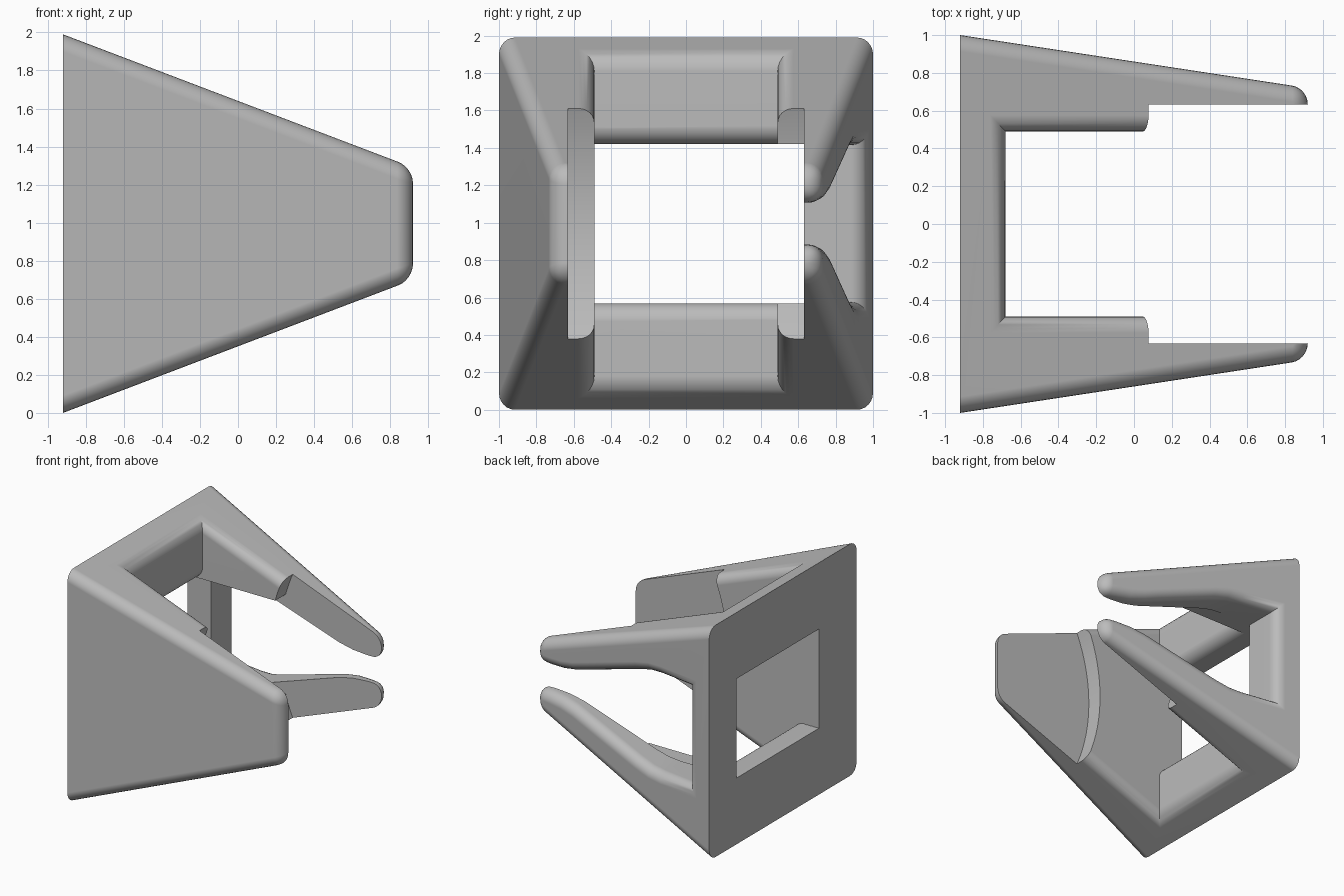
import bpy, bmesh, math
from mathutils import Vector

if "Cube" in bpy.data.objects:
    bpy.data.objects.remove(bpy.data.objects["Cube"], do_unlink=True)

MID = 0.995          # height of the centre line
FILLET = 0.085

grey = bpy.data.materials.new("plain grey")
grey.use_nodes = True
grey.diffuse_color = (0.5, 0.5, 0.5, 1)
grey.node_tree.nodes["Principled BSDF"].inputs["Base Color"].default_value = grey.diffuse_color


def make_object(name, bm):
    bmesh.ops.recalc_face_normals(bm, faces=bm.faces)
    mesh = bpy.data.meshes.new(name)
    bm.to_mesh(mesh)
    bm.free()
    obj = bpy.data.objects.new(name, mesh)
    bpy.context.collection.objects.link(obj)
    mesh.materials.append(grey)
    return obj


def extrude_xz(name, outline, y0, y1):
    """Prism from an outline of (x, height above the centre line)."""
    bm = bmesh.new()
    face = bm.faces.new([bm.verts.new((x, y0, MID + z)) for x, z in outline])
    moved = bmesh.ops.extrude_face_region(bm, geom=[face])["geom"]
    bmesh.ops.translate(bm, vec=(0, y1 - y0, 0),
                        verts=[v for v in moved if isinstance(v, bmesh.types.BMVert)])
    return make_object(name, bm)


def mirrored(top):
    return top + [(x, -z) for x, z in reversed(top)]


def cut(target, cutter):
    mod = target.modifiers.new("cut", 'BOOLEAN')
    mod.operation, mod.solver, mod.object = 'DIFFERENCE', 'EXACT', cutter
    bpy.context.view_layer.objects.active = target
    bpy.ops.object.modifier_apply(modifier=mod.name)
    bpy.data.objects.remove(cutter, do_unlink=True)


# Tapered block
bm = bmesh.new()
bmesh.ops.create_cube(bm, size=2)
for v in bm.verts:
    sy, sz = (1, 0.995) if v.co.x < 0 else (0.72, 0.295)
    v.co = (v.co.x * 0.92, v.co.y * sy, MID + v.co.z * sz)
body = make_object("clip_body", bm)

# Open space between the side walls
cut(body, extrude_xz("inner_space", mirrored([(-0.68, 2), (2, 2)]), -0.49, 0.49))

# Slot that splits the back wall into two prongs
slot = [(-0.7, 0.42), (-0.4, 0.42), (-0.28, 0.41), (-0.15, 0.375), (0.4, 0.19),
        (0.52, 0.15), (0.65, 0.122), (0.78, 0.112), (1.2, 0.112)]
cut(body, extrude_xz("prong_slot", mirrored(slot), 0.56, 1.3))

# Round the convex edges, leaving the flat base rim and inner tip edges sharp
bm = bmesh.new()
bm.from_mesh(body.data)
bmesh.ops.remove_doubles(bm, verts=bm.verts, dist=1e-5)


def is_rounded(edge):
    a, b = (v.co for v in edge.verts)
    if len(edge.link_faces) != 2 or edge.calc_face_angle_signed() < 0.5:
        return False
    on_base = max(a.x, b.x) < -0.91
    inner_tip = min(a.x, b.x) > 0.91 and max(abs(a.y), abs(b.y)) < 0.6
    return not (on_base or inner_tip)


bmesh.ops.bevel(bm, geom=[e for e in bm.edges if is_rounded(e)], offset=FILLET,
                offset_type='OFFSET', segments=6, profile=0.5, affect='EDGES',
                clamp_overlap=False)
bm.to_mesh(body.data)
bm.free()

# Window through the base plate, with flared top and bottom edges
flare = [(-1.2, 0.425)]
for i in range(9):
    t = i / 8 * math.pi / 2
    flare.append((-0.78 + 0.1 * math.sin(t), 0.525 - 0.1 * math.cos(t)))
flare.append((-0.6, 0.525))
cut(body, extrude_xz("window_flare", mirrored(flare), -0.489, 0.489))
cut(body, extrude_xz("window_channel", mirrored([(-1.2, 0.426), (1.2, 0.426)]), -0.488, 0.632))

# Curved recess that thins both walls towards the tip
radius = 1.56
disc = [(-0.05 + radius - radius * math.cos(a), radius * math.sin(a))
        for a in (i * math.tau / 128 for i in range(128))]
cut(body, extrude_xz("tip_recess", disc, -0.632, 0.632))

# Shading
bpy.ops.object.select_all(action='DESELECT')
body.select_set(True)
bpy.context.view_layer.objects.active = body
bpy.ops.object.shade_smooth_by_angle(angle=math.radians(32))
weighted = body.modifiers.new("flat_normals", 'WEIGHTED_NORMAL')
weighted.keep_sharp = True
